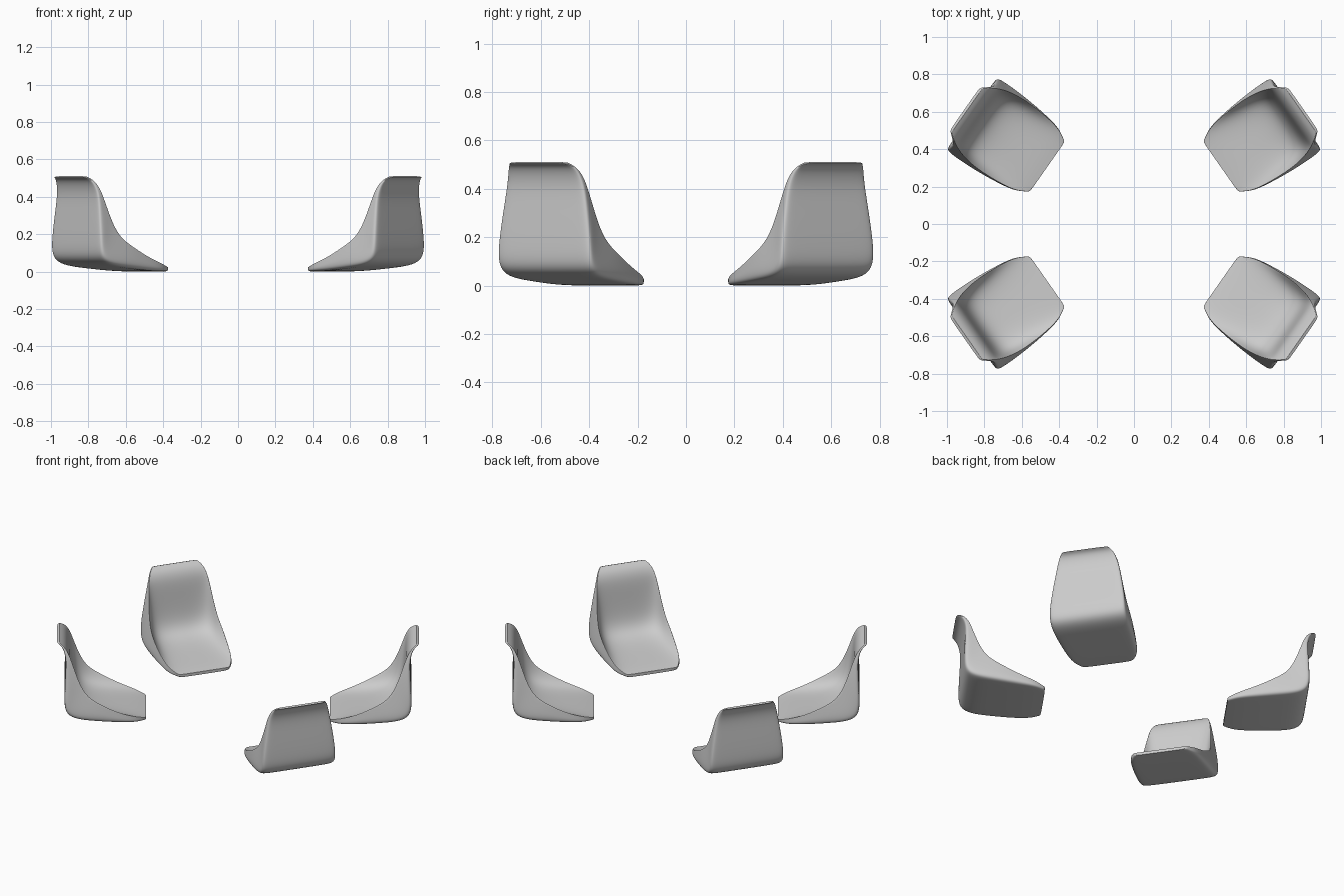
import bpy, bmesh, math

if "Cube" in bpy.data.objects:
    bpy.data.objects.remove(bpy.data.objects["Cube"])

# Stations from front lip, under the seat, round the bend and up the back:
# (outer u, z, half width), (rim u, z, half width), (inner middle u, z)
# u runs outwards along the seat axis
STATIONS = [
    ((.555, .001, .158), (.555, .020, .162), (.555, .020)),
    ((.615, .000, .206), (.617, .040, .203), (.617, .032)),
    ((.720, .005, .226), (.725, .077, .218), (.722, .046)),
    ((.860, .018, .243), (.832, .135, .224), (.850, .064)),
    ((.985, .032, .248), (.902, .180, .220), (.935, .090)),
    ((1.048, .070, .246), (.945, .245, .212), (.980, .138)),
    ((1.052, .160, .240), (.975, .320, .204), (1.000, .215)),
    ((1.044, .320, .214), (1.003, .400, .194), (1.011, .340)),
    ((1.039, .420, .194), (1.020, .445, .186), (1.020, .435)),
    ((1.062, .490, .170), (1.046, .488, .170), (1.046, .488)),
    ((1.094, .504, .142), (1.080, .510, .142), (1.080, .510)),
]
ANGLE = math.radians(35)
SHIFT = -.015


def section(outer, rim, mid):
    """Closed ring: soft outer corners, tapered sides, crisp rims, dished inside."""
    thick = math.hypot(outer[0] - rim[0], outer[1] - rim[1])
    r = min(.3, .035 / thick)
    wo, wi = outer[2], rim[2]
    wm = wo + (wi - wo) * r
    half = [(wi, 1), (wo * .45 + wi * .55, .6), (wm, r), (wo * .95, .02), (wo * .75, 0)]
    ring = half + [(0, 0)] + [(-v, d) for v, d in reversed(half)]
    pts = [(outer[0] + (rim[0] - outer[0]) * d, v + SHIFT,
            outer[1] + (rim[1] - outer[1]) * d) for v, d in ring]
    return pts + [(mid[0], k * wi + SHIFT, mid[1]) for k in (-.8, 0, .8)]


def make_seat(name, sx, sy):
    bm = bmesh.new()
    c, s = math.cos(ANGLE), math.sin(ANGLE)
    rings = []
    for station in STATIONS:
        rings.append([bm.verts.new((sx * (u * c - v * s), sy * (u * s + v * c), z))
                      for u, v, z in section(*station)])
    n = len(rings[0])
    for a, b in zip(rings, rings[1:]):
        for i in range(n):
            j = (i + 1) % n
            bm.faces.new((a[i], a[j], b[j], b[i]))
    # Front lip and top edge caps
    for r in (rings[0], rings[-1]):
        for i in range(4):
            bm.faces.new((r[i], r[i + 1], r[9 - i], r[10 - i]))
        bm.faces.new((r[4], r[5], r[6]))
        bm.faces.new((r[0], r[10], r[11], r[12], r[13]))
    bmesh.ops.recalc_face_normals(bm, faces=bm.faces)
    # Crisp side rims and end edges
    crease = bm.edges.layers.float.new("crease_edge")
    for a, b in zip(rings, rings[1:]):
        for i in (0, 10):
            bm.edges.get((a[i], b[i]))[crease] = .9
    for r in (rings[0], rings[-1]):
        for i in range(n):
            bm.edges.get((r[i], r[(i + 1) % n]))[crease] = .9
    mesh = bpy.data.meshes.new(name)
    bm.to_mesh(mesh)
    bm.free()
    ob = bpy.data.objects.new(name, mesh)
    bpy.context.collection.objects.link(ob)
    # Smooth the moulded shell, then keep the rims sharp
    sub = ob.modifiers.new("smooth_shell", 'SUBSURF')
    sub.levels = sub.render_levels = 3
    bpy.ops.object.select_all(action='DESELECT')
    ob.select_set(True)
    bpy.context.view_layer.objects.active = ob
    bpy.ops.object.modifier_apply(modifier=sub.name)
    bpy.ops.object.shade_smooth_by_angle(angle=math.radians(40))


# Four bucket seats facing the centre
for name, sx, sy in (("seat_back_right", 1, 1), ("seat_back_left", -1, 1),
                     ("seat_front_right", 1, -1), ("seat_front_left", -1, -1)):
    make_seat(name, sx, sy)
